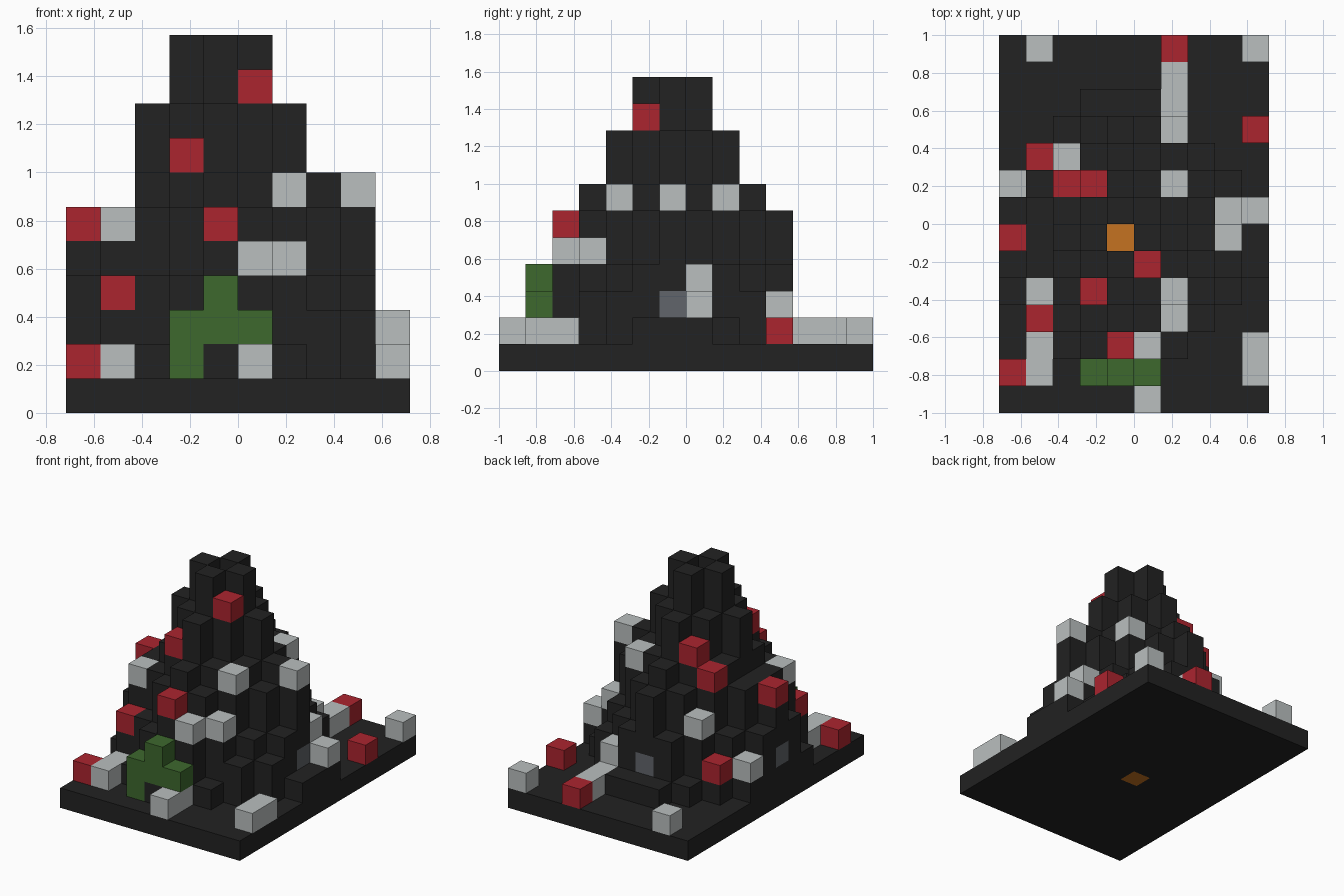
import bpy
import bmesh

default = bpy.data.objects.get("Cube")
if default:
    bpy.data.objects.remove(default, do_unlink=True)

U = 1 / 7  # edge of one block


def material(name, rgb):
    mat = bpy.data.materials.new(name)
    mat.use_nodes = True
    colour = (*rgb, 1)
    mat.diffuse_color = colour
    mat.node_tree.nodes["Principled BSDF"].inputs["Base Color"].default_value = colour
    return mat


charcoal = material("charcoal", (0.016, 0.016, 0.016))
silver = material("silver", (0.49, 0.52, 0.52))
red = material("red", (0.41, 0.018, 0.028))
green = material("green", (0.047, 0.14, 0.027))
orange = material("orange", (0.56, 0.17, 0.015))
glass = material("window grey", (0.12, 0.13, 0.145))

# Column heights in blocks: row = larger offset from the centre, item = smaller offset
PROFILE = [[1], [11, 9], [9, 7, 6], [7, 6, 4, 3], [6, 4, 2], [2, 2]]
UNEVEN = {(-3, -2): 5, (-3, 0): 6, (-4, 0): 5, (0, -4): 5, (4, 1): 3,
          (-3, 3): 2, (4, -2): 3, (1, -5): 1, (-1, -5): 1}


def height(x, y):
    far, near = max(abs(x), abs(y)), min(abs(x), abs(y))
    if (x, y) in UNEVEN:
        return UNEVEN[x, y]
    if far < len(PROFILE) and near < len(PROFILE[far]):
        return PROFILE[far][near]
    return 1


def on_top(spots):
    return {(x, y, height(x, y)) for x, y in spots}


plots = [(x, y) for x in range(-4, 6) for y in range(-6, 8)]
parts = {}
parts["hearth"] = ({(0, 0, 0)}, orange)
parts["base_slab"] = ({(x, y, 0) for x, y in plots if (x, y) != (0, 0)}, charcoal)

# One window on each side of the tower
windows = {(4, 0, 2), (-4, 0, 2), (0, 4, 2), (0, -4, 2)}
parts["windows"] = (windows, glass)
parts["stepped_tower"] = ({(x, y, k) for x, y in plots
                           for k in range(1, height(x, y))} - windows, charcoal)

# Loose blocks resting on the columns and the slab
parts["silver_blocks"] = (on_top([
    (-3, 7), (5, 7), (2, 6), (2, 5), (2, 4), (-2, 3), (-4, 2), (2, 2), (4, 1),
    (5, 1), (4, 0), (-3, -2), (2, -2), (2, -3), (-3, -4), (1, -4), (5, -4),
    (-3, -5), (5, -5), (1, -6), (1, -5)]), silver)
parts["red_blocks"] = (on_top([
    (2, 7), (5, 4), (-3, 3), (-2, 2), (-1, 2), (-4, 0), (1, -1), (-1, -2),
    (-3, -3), (0, -4), (-4, -5)]), red)

# Green figure standing against the front
parts["green_figure"] = ({(-1, -5, 1), (-1, -5, 2), (0, -5, 2), (1, -5, 2),
                          (0, -5, 3)}, green)

filled = set().union(*(cells for cells, mat in parts.values()))


def build(name, cells, mat):
    """Mesh of the block faces that do not touch another block."""
    bm = bmesh.new()
    verts = {}

    def vert(p):
        if p not in verts:
            verts[p] = bm.verts.new(((p[0] - 1) * U, (p[1] - 1) * U, p[2] * U))
        return verts[p]

    for cell in sorted(cells):
        for axis in range(3):
            a, b = (axis + 1) % 3, (axis + 2) % 3
            for side in (0, 1):
                beside = list(cell)
                beside[axis] += 2 * side - 1
                if tuple(beside) in filled:
                    continue
                ring = []
                for da, db in ((0, 0), (1, 0), (1, 1), (0, 1)):
                    p = list(cell)
                    p[axis] += side
                    p[a] += da
                    p[b] += db
                    ring.append(vert(tuple(p)))
                bm.faces.new(ring if side else ring[::-1])
    mesh = bpy.data.meshes.new(name)
    bm.to_mesh(mesh)
    bm.free()
    mesh.materials.append(mat)
    bpy.context.collection.objects.link(bpy.data.objects.new(name, mesh))


for name, (cells, mat) in parts.items():
    build(name, cells, mat)
